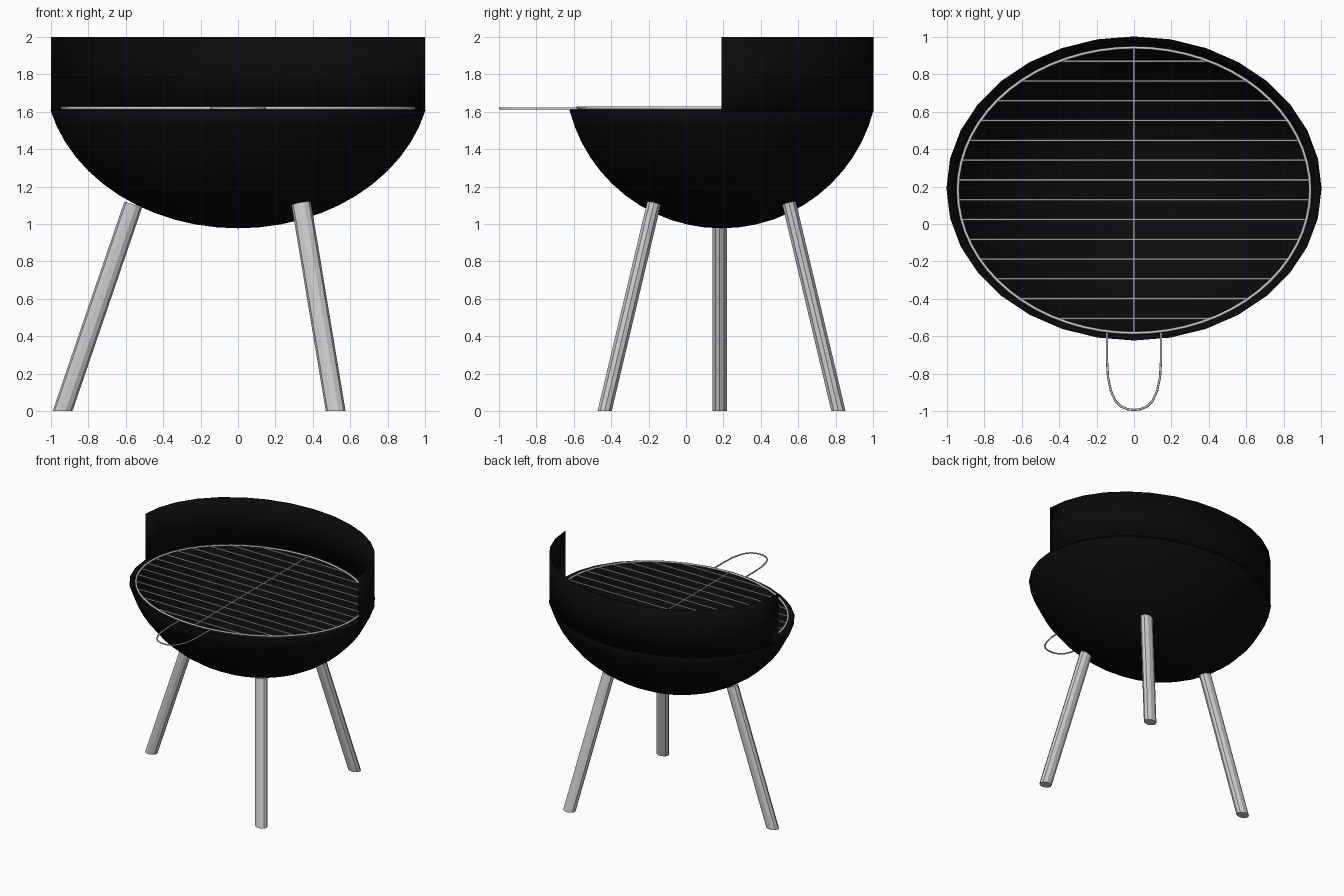
import bpy, bmesh, math
from mathutils import Vector

if "Cube" in bpy.data.objects:
    bpy.data.objects.remove(bpy.data.objects["Cube"])

CY, RY = 0.19, 0.81          # centre and depth of the oval plan
RIM, BOTTOM = 1.61, 0.98
SEG = 32

black = bpy.data.materials.new("black_enamel")
black.diffuse_color = (0.003, 0.003, 0.003, 1)
black.use_nodes = True
black.node_tree.nodes["Principled BSDF"].inputs["Base Color"].default_value = black.diffuse_color


def make_mesh(name, verts, faces, mat=None, thickness=0, smooth=False):
    me = bpy.data.meshes.new(name)
    me.from_pydata(verts, [], faces)
    bm = bmesh.new()
    bm.from_mesh(me)
    bmesh.ops.recalc_face_normals(bm, faces=bm.faces)
    bm.to_mesh(me)
    bm.free()
    ob = bpy.data.objects.new(name, me)
    bpy.context.collection.objects.link(ob)
    if mat:
        me.materials.append(mat)
    if smooth:
        bpy.ops.object.select_all(action='DESELECT')
        ob.select_set(True)
        bpy.context.view_layer.objects.active = ob
        bpy.ops.object.shade_smooth_by_angle(angle=math.radians(35))
    if thickness:
        mod = ob.modifiers.new("thickness", 'SOLIDIFY')
        mod.thickness = thickness
        mod.offset = 0
    return ob


def wire(name, paths, radius, cyclic=False):
    cu = bpy.data.curves.new(name, 'CURVE')
    cu.dimensions = '3D'
    cu.bevel_depth = radius
    cu.bevel_resolution = 2
    cu.use_fill_caps = True
    for pts in paths:
        sp = cu.splines.new('POLY')
        sp.points.add(len(pts) - 1)
        for p, co in zip(sp.points, pts):
            p.co = (*co, 1)
        sp.use_cyclic_u = cyclic
    ob = bpy.data.objects.new(name, cu)
    bpy.context.collection.objects.link(ob)
    return ob


def oval(a, r, z):
    return (r * math.cos(a), CY + RY * r * math.sin(a), z)


# Bowl: a sphere cap stretched to an oval
depth = RIM - BOTTOM
R = (RY ** 2 + depth ** 2) / (2 * depth)
half = math.asin(RY / R)
ROWS = 12
verts = [(0, CY, BOTTOM)]
for i in range(1, ROWS + 1):
    t = half * i / ROWS
    for j in range(SEG):
        verts.append(oval(2 * math.pi * j / SEG, R * math.sin(t) / RY,
                          BOTTOM + R * (1 - math.cos(t))))
faces = [(0, 1 + (j + 1) % SEG, 1 + j) for j in range(SEG)]
for i in range(ROWS - 1):
    a, b = 1 + i * SEG, 1 + (i + 1) * SEG
    for j in range(SEG):
        k = (j + 1) % SEG
        faces.append((a + j, a + k, b + k, b + j))
make_mesh("bowl", verts, faces, black, 0.006, True)

# Windshield around the back half
n = SEG // 2
verts = [oval(math.pi * j / n, 0.998, z) for z in (RIM - 0.01, 2.0) for j in range(n + 1)]
faces = [(j, j + 1, j + n + 2, j + n + 1) for j in range(n)]
make_mesh("windshield", verts, faces, black, 0.006, True)


# Legs: flat feet, tops cut square to the leg
def leg(name, foot, top, sides=10):
    foot, top = Vector(foot), Vector(top)
    axis = (top - foot).normalized()
    offs = [Vector((0.053 * math.cos(a), 0.04 * math.sin(a), 0))
            for a in (2 * math.pi * k / sides for k in range(sides))]
    verts = [foot + o for o in offs] + [top + o - axis * o.dot(axis) for o in offs]
    faces = [(k, (k + 1) % sides, (k + 1) % sides + sides, k + sides) for k in range(sides)]
    faces += [tuple(range(sides)), tuple(range(sides, 2 * sides))]
    make_mesh(name, verts, faces)


leg("left_leg", (-0.938, CY - 0.01, 0), (-0.56, CY - 0.01, 1.104))
for name, s in (("front_leg", -1), ("back_leg", 1)):
    leg(name, (0.522, CY + s * 0.625, 0), (0.338, CY + s * 0.362, 1.108))

# Grate: oval ring, cross bars, one long bar
GY, GX, GD, GZ = 0.18, 0.942, 0.763, 1.62
wire("grate_ring", [[(GX * math.cos(a), GY + GD * math.sin(a), GZ)
                     for a in (2 * math.pi * k / 64 for k in range(64))]], 0.008, True)
bars = []
for k in range(14):
    y = 0.87 - k * 0.1058
    x = GX * math.sqrt(1 - ((y - GY) / GD) ** 2)
    bars.append([(-x, y, GZ), (x, y, GZ)])
bars.append([(0, GY - GD, GZ), (0, GY + GD, GZ)])
wire("grate_bars", bars, 0.0055)

# Looped grate handle
side = [(0.145, -0.57), (0.145, -0.72), (0.139, -0.82), (0.124, -0.89),
        (0.1, -0.945), (0.07, -0.975), (0.035, -0.99)]
pts = side + [(0, -0.994)] + [(-x, y) for x, y in reversed(side)]
wire("grate_handle", [[(x, y, 1.618) for x, y in pts]], 0.006)
